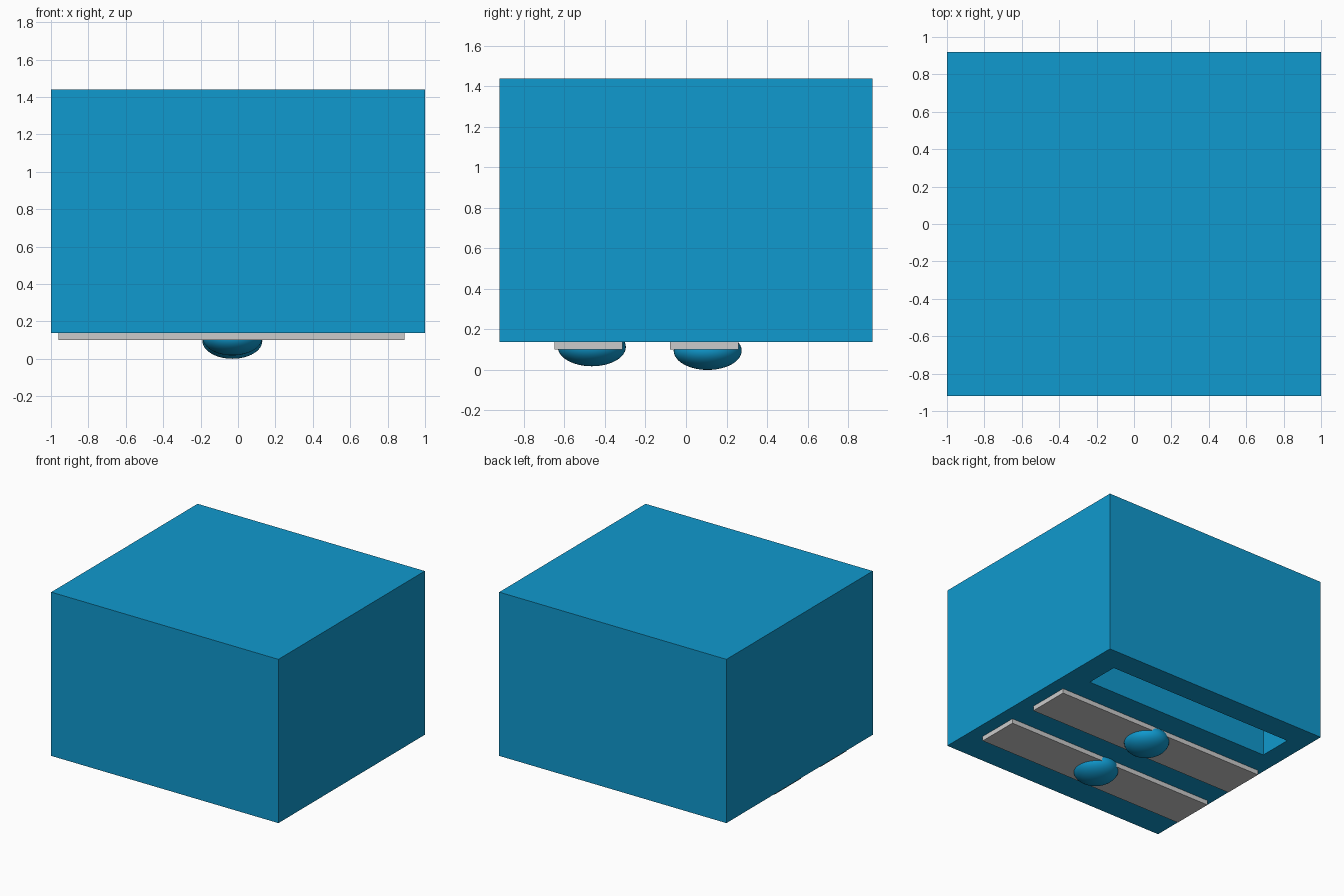
import bpy

default = bpy.data.objects.get("Cube")
if default:
    bpy.data.objects.remove(default, do_unlink=True)

BASE_Z = 0.137
PLATE_Z = 0.10


def make_material(name, colour):
    mat = bpy.data.materials.new(name)
    mat.use_nodes = True
    mat.diffuse_color = colour
    mat.node_tree.nodes["Principled BSDF"].inputs["Base Color"].default_value = colour
    return mat


def add_box(name, low, high, mat=None):
    centre = [(a + b) / 2 for a, b in zip(low, high)]
    bpy.ops.mesh.primitive_cube_add(size=1, location=centre)
    obj = bpy.context.object
    obj.name = name
    obj.scale = [b - a for a, b in zip(low, high)]
    bpy.ops.object.transform_apply(location=False, rotation=False, scale=True)
    if mat:
        obj.data.materials.append(mat)
    return obj


def add_knob(name, centre, radii, mat):
    bpy.ops.mesh.primitive_uv_sphere_add(segments=48, ring_count=24, radius=1, location=centre)
    obj = bpy.context.object
    obj.name = name
    obj.scale = radii
    bpy.ops.object.transform_apply(location=False, rotation=False, scale=True)
    bpy.ops.object.shade_smooth()
    obj.data.materials.append(mat)
    return obj


blue = make_material("blue", (0.005, 0.32, 0.62, 1))

# Main box with a long slot cut up into its underside
body = add_box("body", (-1, -0.92, BASE_Z), (1, 0.92, 1.44), blue)
cutter = add_box("slot_cutter", (-0.845, 0.455, 0), (0.80, 0.725, 0.75), blue)
cutter.hide_render = True
slot = body.modifiers.new("slot", 'BOOLEAN')
slot.operation = 'DIFFERENCE'
slot.solver = 'EXACT'
slot.object = cutter
bpy.context.view_layer.objects.active = body
bpy.ops.object.modifier_apply(modifier=slot.name)
bpy.data.objects.remove(cutter, do_unlink=True)

# Two sliding plates, each with a flattened round knob
for side, y, knob_z in (("front", -0.482, 0.113), ("back", 0.09, 0.095)):
    add_box(side + "_plate", (-0.96, y - 0.168, PLATE_Z), (0.89, y + 0.168, BASE_Z))
    add_knob(side + "_knob", (-0.03, y + 0.017, knob_z), (0.16, 0.168, 0.095), blue)
